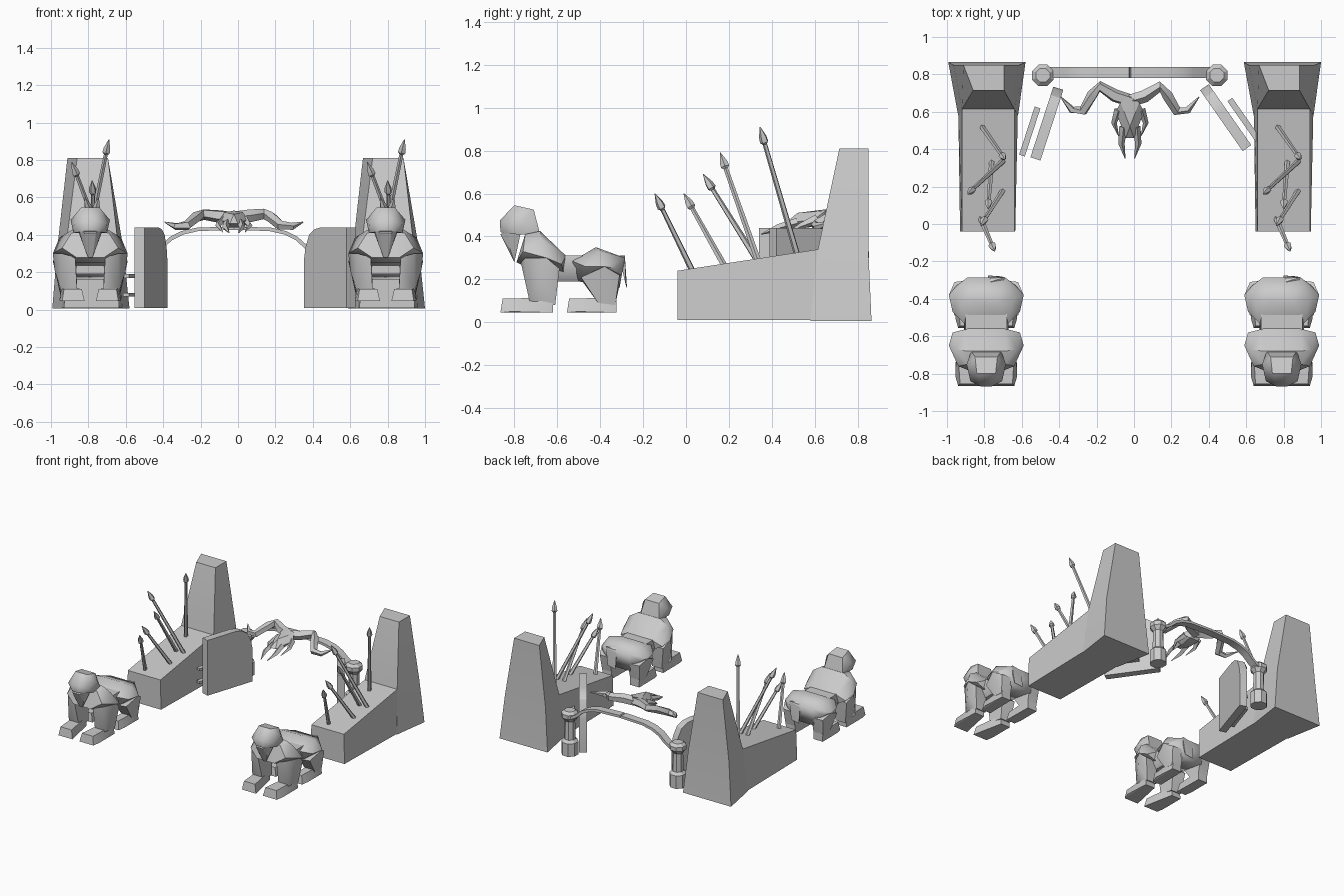
import bpy, bmesh, math
from mathutils import Vector, Matrix

if "Cube" in bpy.data.objects:
    bpy.data.objects.remove(bpy.data.objects["Cube"], do_unlink=True)


def finish(name, bm, angle=30, matrix=None):
    if matrix:
        bmesh.ops.transform(bm, matrix=matrix, verts=bm.verts)
    bmesh.ops.recalc_face_normals(bm, faces=bm.faces)
    mesh = bpy.data.meshes.new(name)
    bm.to_mesh(mesh)
    bm.free()
    ob = bpy.data.objects.new(name, mesh)
    bpy.context.collection.objects.link(ob)
    bpy.ops.object.select_all(action='DESELECT')
    ob.select_set(True)
    bpy.context.view_layer.objects.active = ob
    bpy.ops.object.shade_smooth_by_angle(angle=math.radians(angle))
    return ob


def hull(name, points, dx, mirror=True, side=1, angle=45):
    """Faceted solid around points; mirror adds the opposite half."""
    bm = bmesh.new()
    for x, y, z in points:
        bm.verts.new((dx + side * x, y, z))
        if mirror and x:
            bm.verts.new((dx - x, y, z))
    found = bmesh.ops.convex_hull(bm, input=bm.verts)
    spare = [v for v in found["geom_interior"] if isinstance(v, bmesh.types.BMVert)]
    bmesh.ops.delete(bm, geom=spare, context='VERTS')
    bmesh.ops.dissolve_limit(bm, angle_limit=0.02, verts=bm.verts, edges=bm.edges)
    return finish(name, bm, angle)


def loft(name, rings, angle=30, matrix=None):
    bm = bmesh.new()
    loops = [[bm.verts.new(p) for p in ring] for ring in rings]
    n = len(loops[0])
    for a, b in zip(loops, loops[1:]):
        for i in range(n):
            j = (i + 1) % n
            bm.faces.new((a[i], a[j], b[j], b[i]))
    bm.faces.new(loops[0])
    bm.faces.new(loops[-1])
    return finish(name, bm, angle, matrix)


def rod(name, path, sides=5):
    """Tapered tube through (position, radius) stations."""
    pts = [Vector(p) for p, r in path]
    rings = []
    for i, (p, r) in enumerate(path):
        t = (pts[min(i + 1, len(pts) - 1)] - pts[max(i - 1, 0)]).normalized()
        u = t.cross(Vector((0.1, 0.2, 1))).normalized()
        v = t.cross(u)
        angles = [math.tau * k / sides for k in range(sides)]
        rings.append([pts[i] + r * (math.cos(a) * u + math.sin(a) * v) for a in angles])
    return loft(name, rings)


def slab(z, back, front):
    (bx0, bx1, by), (fx0, fx1, fy) = back, front
    return [(bx0, by, z), (bx1, by, z), (fx1, fy, z), (fx0, fy, z)]


def wall(side, cx):
    place = Matrix.Translation((cx, 0, 0))
    # low sloping wall
    loft(side + "_wall", [
        [(-.14, -.04, .01), (.155, -.04, .01), (.15, -.04, .24), (-.13, -.04, .24)],
        [(-.15, .65, .01), (.17, .65, .01), (.15, .65, .345), (-.13, .65, .345)]],
        matrix=place)
    # tapered tower at the back
    loft(side + "_tower", [
        slab(.005, (-.203, .21, .865), (-.15, .17, .58)),
        slab(.34, (-.175, .175, .85), (-.13, .15, .615)),
        slab(.81, (-.122, .095, .85), (-.07, .095, .715))], matrix=place)
    # spears leaning out of the wall
    spears = [((-.03, .03, .24), (.045, -.145, .60)),
              ((.09, .18, .26), (-.03, -.01, .60)),
              ((.03, .33, .29), (.01, .08, .69)),
              ((.09, .335, .29), (-.10, .16, .79)),
              ((-.023, .52, .31), (.10, .345, .91))]
    for i, (base, tip) in enumerate(spears):
        a, b = (Vector(p) + Vector((cx, 0, 0)) for p in (base, tip))
        d = (b - a).normalized()
        rod(f"{side}_spear_{i + 1}", [(a, .015), (b - d * .085, .011), (b - d * .075, .021),
                                      (b - d * .05, .019), (b, .002)])


def beast(side, cx):
    # head and beard
    hull(side + "_beast_head", [(.05, -.80, .545), (.06, -.71, .525), (.105, -.75, .48),
         (.085, -.84, .46), (.03, -.868, .475), (.03, -.865, .42), (.09, -.79, .41),
         (.08, -.68, .41)], cx)
    hull(side + "_beast_beard", [(.06, -.83, .43), (.065, -.77, .42), (.03, -.865, .41),
         (.035, -.82, .34), (.012, -.80, .28)], cx, angle=20)
    # body masses
    hull(side + "_beast_chest", [(.075, -.79, .28), (.10, -.75, .41), (.10, -.68, .425),
         (.10, -.56, .31), (.20, -.65, .30), (.165, -.67, .385), (.15, -.76, .33),
         (.10, -.57, .23), (.18, -.58, .27), (.08, -.73, .25)], cx)
    hull(side + "_beast_waist", [(.11, -.62, .31), (.11, -.44, .31), (.12, -.62, .25),
         (.12, -.44, .25), (.08, -.62, .19), (.08, -.44, .19)], cx)
    hull(side + "_beast_haunch", [(.10, -.285, .30), (.09, -.31, .16), (.06, -.42, .35),
         (.15, -.40, .335), (.20, -.38, .26), (.12, -.53, .285), (.18, -.47, .26),
         (.09, -.50, .19), (.16, -.33, .25)], cx)
    hull(side + "_beast_tail", [(.01, -.29, .30), (.10, -.285, .31), (.01, -.275, .16),
         (.08, -.28, .17), (.02, -.31, .31), (.09, -.31, .30)], cx, mirror=False)
    # legs and paws
    for limb, s in (("left", 1), ("right", -1)):
        name = f"{side}_beast_{limb}_"
        hull(name + "foreleg", [(.20, -.65, .30), (.08, -.77, .28), (.15, -.75, .30),
             (.075, -.60, .25), (.18, -.59, .25), (.07, -.73, .10), (.155, -.73, .10),
             (.07, -.61, .08), (.155, -.61, .08), (.19, -.67, .21)], cx, False, s)
        hull(name + "hind_leg", [(.20, -.38, .26), (.08, -.49, .20), (.17, -.49, .21),
             (.08, -.30, .22), (.17, -.31, .22), (.08, -.41, .09), (.16, -.41, .09),
             (.08, -.33, .08), (.16, -.33, .08)], cx, False, s)
        for kind, y0, y1, inner in (("front_paw", -.865, -.62, .03), ("hind_paw", -.555, -.325, .075)):
            hull(name + kind, [(inner, y0, .045), (.15, y0, .045), (.16, y1, .045),
                 (.08, y1, .045), (inner + .015, y0 + .01, .11), (.14, y0 + .01, .11),
                 (.155, y1, .115), (.08, y1, .115), (.165, y0 + .05, .05)],
                 cx, False, s, 20)


def gate(side, hinge, free, s):
    # arched door leaf, hinge at the origin and running along local x
    d = Vector(free) - Vector(hinge)
    place = Matrix.Translation((*hinge, 0)) @ Matrix.Rotation(math.atan2(d.y, d.x), 4, 'Z')
    outline = [(0, .01), (.397, .01), (.397, .27), (.385, .33), (.35, .40), (.30, .43),
               (.24, .44), (0, .44)]
    loft(side + "_gate", [[(x, y, z) for x, z in outline] for y in (-.028, .028)],
         matrix=place)
    for i, z in enumerate((.08, .18)):
        loft(f"{side}_gate_bar_{i + 1}",
             [[(x, s * .058, z - .01), (x, s * .09, z - .01), (x, s * .09, z + .01),
               (x, s * .058, z + .01)] for x in (-.005, .265)], matrix=place)


for side, cx in (("left", .79), ("right", -.79)):
    wall(side, cx)
    beast(side, cx)
gate("left", (.604, .406), (.377, .73), -1)
gate("right", (-.527, .348), (-.404, .727), 1)

MID = -.022  # centre line of the archway
for side, s in (("left", 1), ("right", -1)):
    # eight-sided post with base and cap
    profile = [(.062, .01), (.062, .11), (.042, .13), (.038, .27), (.062, .30), (.062, .33), (.04, .35)]
    loft(side + "_post", [[(MID + s * .465 + r * math.cos(a), .795 + r * math.sin(a), z)
         for a in [math.tau * (k + .5) / 8 for k in range(8)]] for r, z in profile])
    # half of the curved lintel
    arch = [(.44, .315), (.39, .345), (.34, .39), (.28, .42), (.20, .438), (.006, .445)]
    loft(side + "_arch", [[(MID + s * x, .78, z), (MID + s * x, .84, z),
         (MID + s * (x - .01), .84, z - .018), (MID + s * (x - .01), .78, z - .018)]
         for x, z in arch], 50)
    # swept horn
    horn = [(0, .66, .49, .035), (.08, .685, .50, .036), (.16, .735, .51, .03),
            (.20, .69, .495, .03), (.25, .605, .45, .027), (.31, .61, .445, .02),
            (.37, .68, .468, .003)]
    rod(side + "_horn", [((MID + s * x, y, z), r) for x, y, z, r in horn], 5)
    # fangs and cheek spikes
    rod(side + "_fang", [((MID + s * .035, .52, .465), .022), ((MID + s * .045, .43, .44), .017),
                         ((MID + s * .025, .35, .41), .002)], 4)
    rod(side + "_cheek_spike", [((MID + s * .06, .61, .48), .024),
                                ((MID + s * .085, .54, .45), .015),
                                ((MID + s * .06, .47, .415), .002)], 4)

# skull over the archway
hull("skull", [(0, .68, .53), (.05, .65, .52), (.075, .60, .48), (.05, .54, .48),
     (.022, .46, .46), (.03, .55, .44), (0, .52, .51), (.04, .64, .45)], MID, angle=20)
